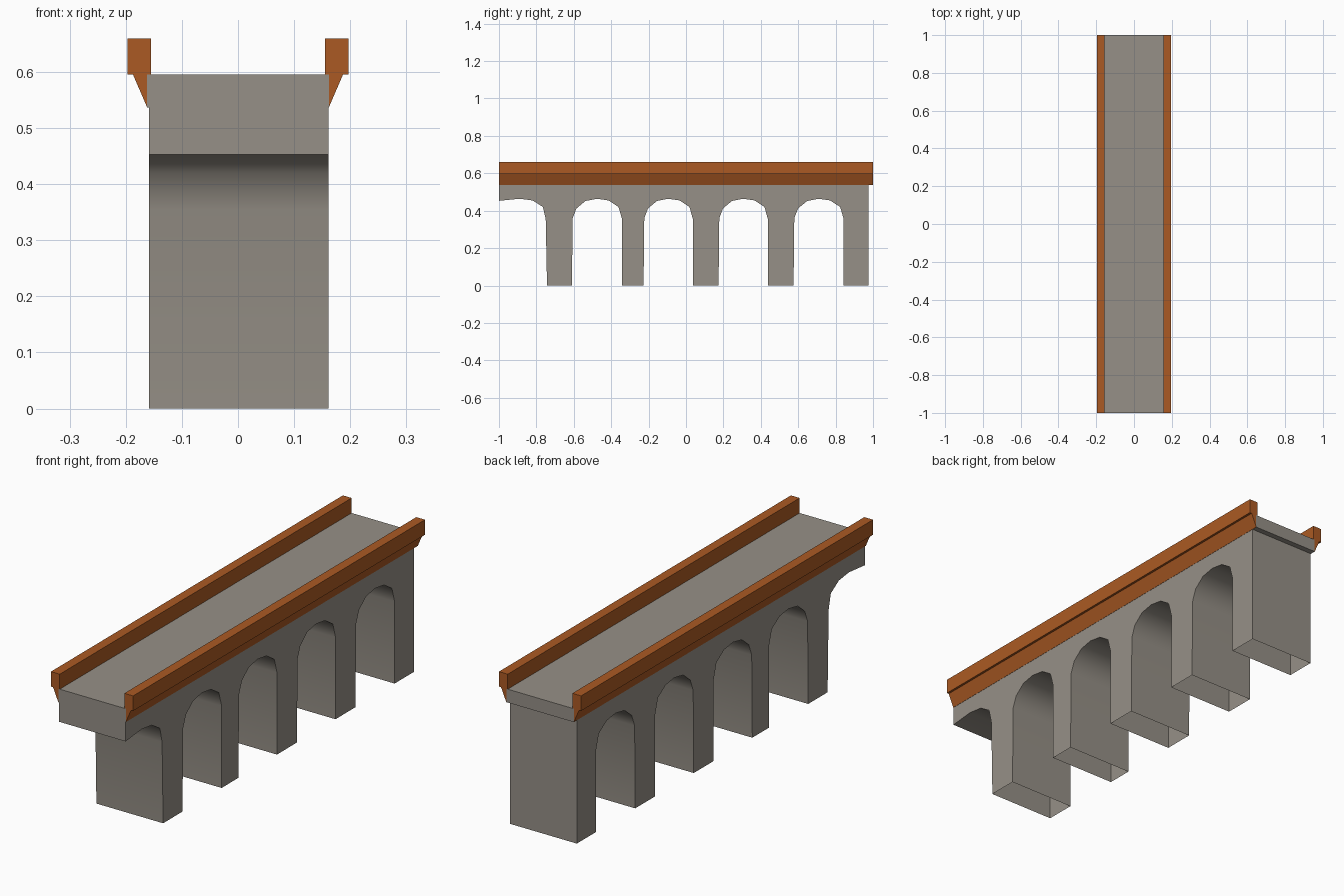
import bpy, bmesh

if "Cube" in bpy.data.objects:
    bpy.data.objects.remove(bpy.data.objects["Cube"])


def material(name, rgb):
    m = bpy.data.materials.new(name)
    m.diffuse_color = (*rgb, 1)
    m.use_nodes = True
    m.node_tree.nodes["Principled BSDF"].inputs["Base Color"].default_value = m.diffuse_color
    return m


stone = material("grey_stone", (0.305, 0.279, 0.242))
rust = material("rust_orange", (0.41, 0.102, 0.017))


def extrude_profile(name, pts, axis, start, end, mat, drop=None):
    """Extrude a closed 2D profile along x (pts = y,z) or y (pts = x,z)."""
    bm = bmesh.new()
    place = (lambda a, b: (start, a, b)) if axis == "x" else (lambda a, b: (a, start, b))
    face = bm.faces.new([bm.verts.new(place(a, b)) for a, b in pts])
    new = bmesh.ops.extrude_face_region(bm, geom=[face], use_keep_orig=True)
    shift = (end - start, 0, 0) if axis == "x" else (0, end - start, 0)
    bmesh.ops.translate(bm, vec=shift,
                        verts=[g for g in new["geom"] if isinstance(g, bmesh.types.BMVert)])
    bmesh.ops.recalc_face_normals(bm, faces=bm.faces)
    if drop:
        bmesh.ops.delete(bm, geom=[f for f in bm.faces if drop(f)], context="FACES_ONLY")
    me = bpy.data.meshes.new(name)
    bm.to_mesh(me)
    bm.free()
    me.materials.append(mat)
    ob = bpy.data.objects.new(name, me)
    bpy.context.collection.objects.link(ob)
    return ob


# Arcade wall: piers with arches between, and a cut-off arch at the front end
TOP, BACK = 0.537, 0.975
piers = [(-0.743, -0.61), (-0.342, -0.227), (0.037, 0.174), (0.438, 0.575), (0.843, BACK)]
arch = [(-0.97, 0.36), (-0.82, 0.412), (-0.46, 0.452), (0, 0.464),
        (0.46, 0.455), (0.86, 0.42), (1.0, 0.355)]
profile = [(-1, TOP), (-1, 0.453), (-0.89, 0.464), (-0.82, 0.455), (-0.765, 0.42), (-0.75, 0.355)]
for i, (a, b) in enumerate(piers):
    profile += [(a, 0), (b, 0)]
    if i + 1 < len(piers):
        mid, half = (b + piers[i + 1][0]) / 2, (piers[i + 1][0] - b) / 2
        profile += [(mid + u * half, z) for u, z in arch]
profile.append((BACK, TOP))

# Pier feet are open, the top is covered by the deck
wall = extrude_profile("arcade_wall", profile, "x", -0.159, 0.161, stone,
                       lambda f: all(v.co.z < 0.001 for v in f.verts)
                       or all(v.co.z > TOP - 0.001 for v in f.verts))
bpy.context.view_layer.objects.active = wall
wall.select_set(True)
bpy.ops.object.shade_smooth_by_angle(angle=0.9)

# Road deck
extrude_profile("road_deck", [(-0.162, TOP), (0.162, TOP), (0.162, 0.595), (-0.162, 0.595)],
                "y", -1, 1, stone)

# Parapets with a sloping bracket beneath, mirrored left and right
for side, s in (("left", -1), ("right", 1)):
    rail = [(0.155, 0.595), (0.197, 0.595), (0.197, 0.66), (0.155, 0.66)]
    bracket = [(0.162, TOP), (0.187, 0.595), (0.162, 0.595)]
    for part, pts in (("parapet", rail), ("bracket", bracket)):
        extrude_profile(f"{side}_{part}", [(s * x, z) for x, z in pts], "y", -1, 1, rust)
